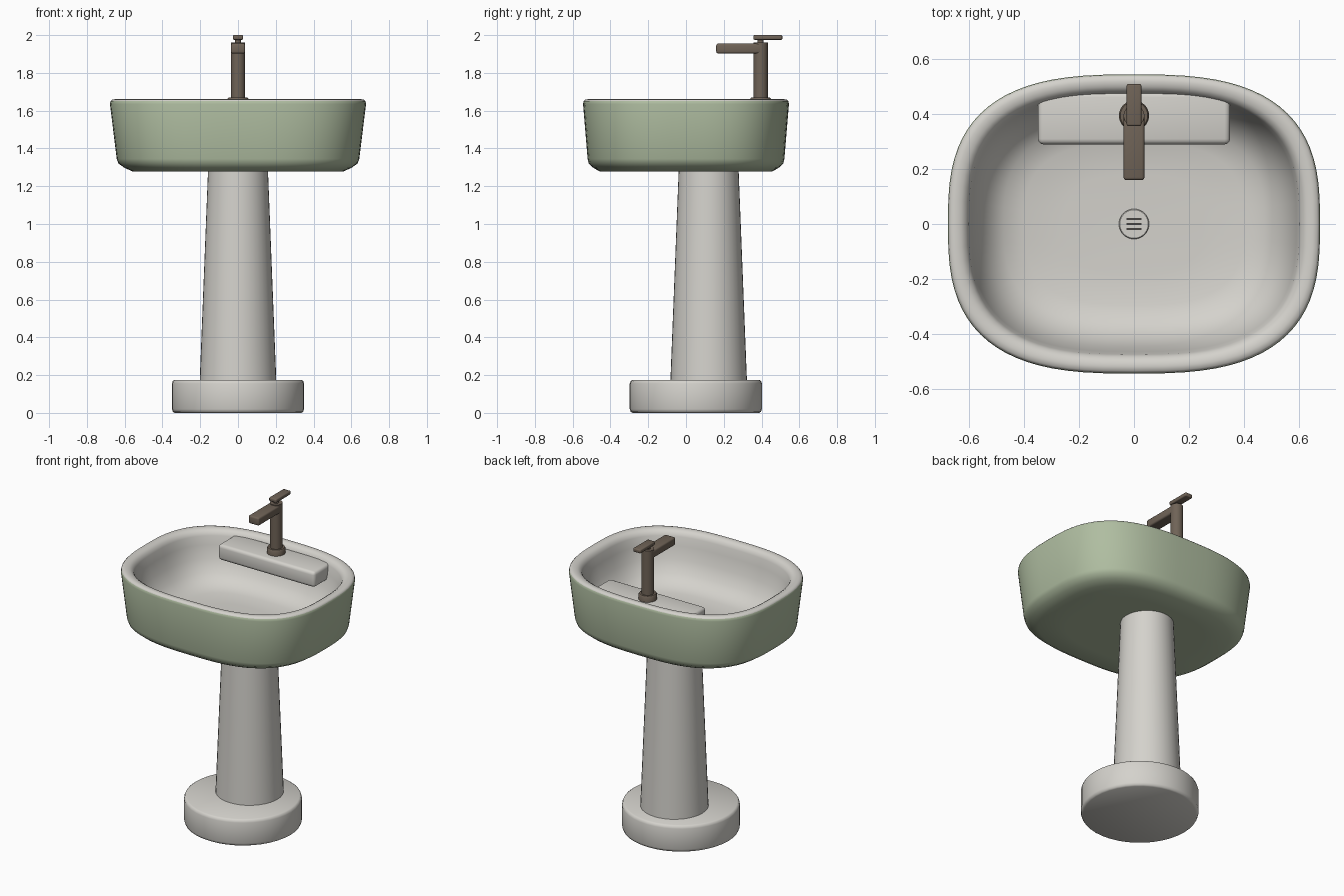
import bpy, bmesh, math

if "Cube" in bpy.data.objects:
    bpy.data.objects.remove(bpy.data.objects["Cube"])


def material(name, rgb):
    m = bpy.data.materials.new(name)
    m.diffuse_color = (*rgb, 1)
    m.use_nodes = True
    m.node_tree.nodes["Principled BSDF"].inputs["Base Color"].default_value = m.diffuse_color
    return m


WHITE = material("warm white ceramic", (0.66, 0.645, 0.605))
GREEN = material("sage green glaze", (0.43, 0.51, 0.355))
BRONZE = material("dark bronze", (0.16, 0.125, 0.095))
DARK = material("drain slot dark", (0.06, 0.055, 0.05))


def finish(bm, name, mats, angle=40):
    bmesh.ops.recalc_face_normals(bm, faces=bm.faces)
    mesh = bpy.data.meshes.new(name)
    bm.to_mesh(mesh)
    bm.free()
    ob = bpy.data.objects.new(name, mesh)
    bpy.context.collection.objects.link(ob)
    for m in mats:
        mesh.materials.append(m)
    bpy.ops.object.select_all(action='DESELECT')
    ob.select_set(True)
    bpy.context.view_layer.objects.active = ob
    bpy.ops.object.shade_smooth_by_angle(angle=math.radians(angle))
    return ob


def loft(name, rings, mats, power=2.0, seg=48, centre=(0, 0), angle=40, white_from=None):
    """Stack superellipse rings (half width, half depth, z), capped at both ends."""
    bm = bmesh.new()
    loops = []
    for a, b, z in rings:
        loop = []
        for i in range(seg):
            t = 2 * math.pi * i / seg
            c, s = math.cos(t), math.sin(t)
            x = math.copysign(abs(c) ** (2 / power), c) * a
            y = math.copysign(abs(s) ** (2 / power), s) * b
            loop.append(bm.verts.new((centre[0] + x, centre[1] + y, z)))
        loops.append(loop)
    bm.faces.new(loops[0])
    for k, (lo, hi) in enumerate(zip(loops, loops[1:])):
        for i in range(seg):
            j = (i + 1) % seg
            f = bm.faces.new((lo[i], lo[j], hi[j], hi[i]))
            f.material_index = int(white_from is not None and k >= white_from)
    cap = bm.faces.new(loops[-1])
    cap.material_index = int(white_from is not None)
    return finish(bm, name, mats, angle)


def turned(name, profile, mat, centre, seg=40):
    return loft(name, [(r, r, z) for r, z in profile], [mat], seg=seg, centre=centre)


def box(name, lo, hi, mat, bevel=0.0):
    bm = bmesh.new()
    bmesh.ops.create_cube(bm, size=1)
    for v in bm.verts:
        v.co = [(l + h) / 2 + c * (h - l) for l, h, c in zip(lo, hi, v.co)]
    if bevel:
        bmesh.ops.bevel(bm, geom=bm.edges[:], offset=bevel, segments=3,
                        profile=0.5, affect='EDGES')
    return finish(bm, name, [mat])


# Pedestal foot and tapered column
turned("pedestal_foot", [(0.335, 0), (0.345, 0.006), (0.35, 0.02), (0.35, 0.155),
                         (0.345, 0.169), (0.335, 0.175)], WHITE, (0, 0.052))
turned("pedestal_column", [(0.203, 0.16), (0.158, 1.30)], WHITE, (0, 0.12))

# Basin: green outside, rounded white rim and hollow bowl
basin_rings = [
    (0.40, 0.33, 1.277), (0.555, 0.455, 1.277), (0.60, 0.49, 1.297),
    (0.633, 0.515, 1.32), (0.642, 0.521, 1.345), (0.678, 0.545, 1.635), (0.675, 0.542, 1.65),
    (0.668, 0.535, 1.658), (0.652, 0.519, 1.661), (0.630, 0.500, 1.658),
    (0.612, 0.484, 1.646), (0.602, 0.475, 1.625), (0.592, 0.465, 1.57),
    (0.57, 0.445, 1.49), (0.53, 0.41, 1.415), (0.475, 0.36, 1.368),
    (0.40, 0.295, 1.347), (0.25, 0.18, 1.341), (0.05, 0.04, 1.340)]
loft("basin", basin_rings, [GREEN, WHITE], power=2.85, seg=80, angle=65, white_from=6)

# Tap ledge inside the back of the bowl
box("tap_ledge", (-0.35, 0.29, 1.53), (0.35, 0.482, 1.632), WHITE, 0.02)

# Drain disc with three slots
turned("drain", [(0.055, 1.335), (0.055, 1.346), (0.052, 1.349)], WHITE, (0, 0), 32)
for n, y in enumerate((-0.018, 0, 0.018)):
    box(f"drain_slot_{n + 1}", (-0.028, y - 0.003, 1.346), (0.028, y + 0.003, 1.351), DARK)

# Tap: flange, upright, spout and lever
TAP = (0, 0.395)
turned("tap_flange", [(0.055, 1.625), (0.055, 1.662), (0.05, 1.67)], BRONZE, TAP, 32)
turned("tap_upright", [(0.038, 1.65), (0.038, 1.96)], BRONZE, TAP, 32)
turned("lever_stem", [(0.016, 1.95), (0.016, 1.985)], BRONZE, TAP, 20)
box("tap_spout", (-0.038, 0.16, 1.903), (0.038, 0.40, 1.955), BRONZE, 0.01)
box("tap_lever", (-0.027, 0.357, 1.975), (0.027, 0.51, 2.0), BRONZE, 0.007)
